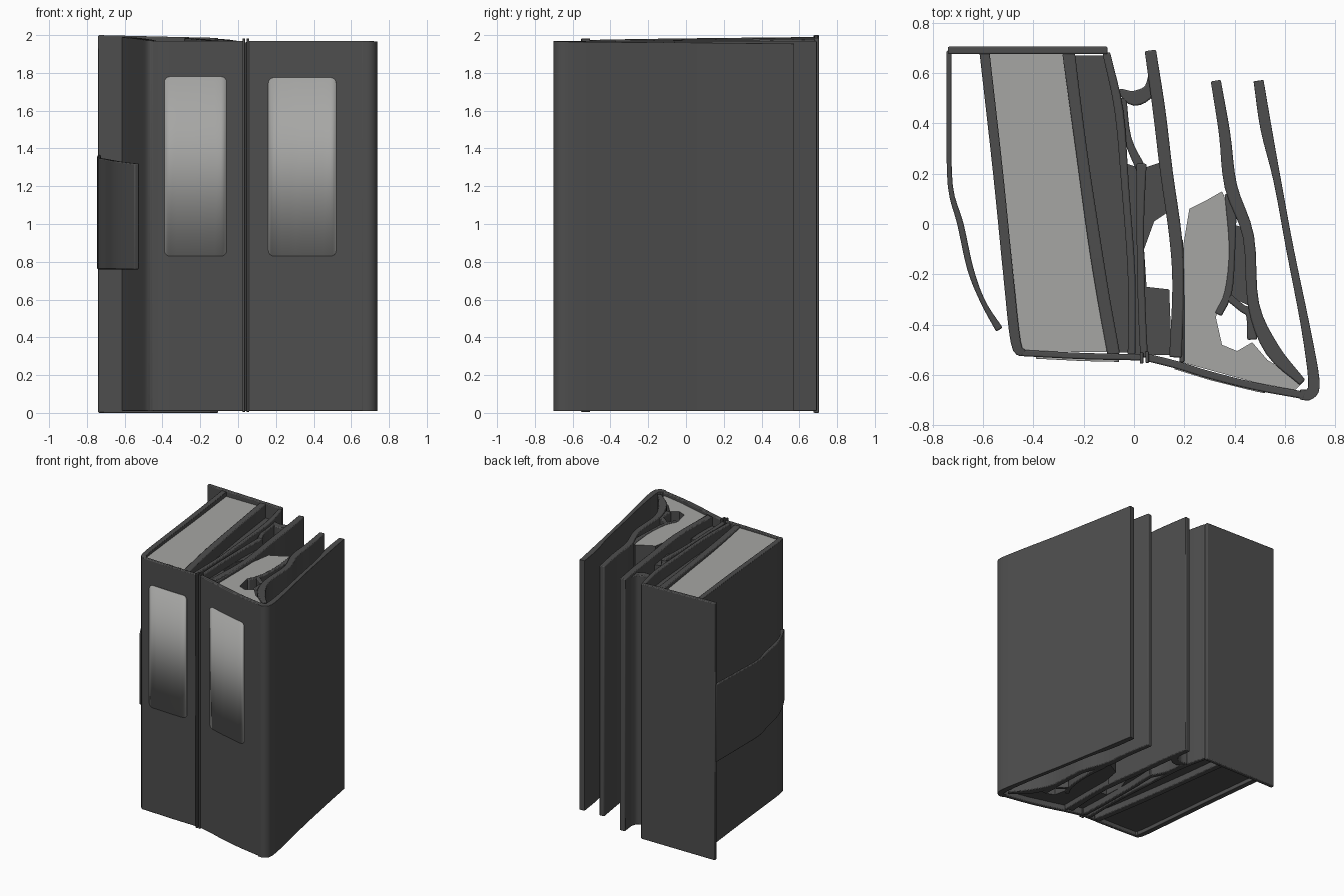
import bpy, bmesh, math
from mathutils import Vector

if "Cube" in bpy.data.objects:
    bpy.data.objects.remove(bpy.data.objects["Cube"])


def material(name, c):
    m = bpy.data.materials.new(name)
    m.diffuse_color = (*c, 1)
    m.use_nodes = True
    m.node_tree.nodes["Principled BSDF"].inputs["Base Color"].default_value = m.diffuse_color
    return m


DARK = material("charcoal board", (0.075, 0.075, 0.075))
LIGHT = material("pale paper", (0.38, 0.38, 0.37))


def finish(name, bm, mats, bevel=0.0):
    bmesh.ops.recalc_face_normals(bm, faces=bm.faces)
    me = bpy.data.meshes.new(name)
    bm.to_mesh(me)
    bm.free()
    ob = bpy.data.objects.new(name, me)
    bpy.context.collection.objects.link(ob)
    for m in mats:
        me.materials.append(m)
    if bevel:
        b = ob.modifiers.new("soft edges", 'BEVEL')
        b.width, b.segments, b.limit_method = bevel, 2, 'ANGLE'
    bpy.ops.object.select_all(action='DESELECT')
    ob.select_set(True)
    bpy.context.view_layer.objects.active = ob
    bpy.ops.object.shade_smooth_by_angle(angle=math.radians(35))
    return ob


def smooth_path(pts, n=4):
    """Catmull-Rom through (x, y, thickness) points."""
    p = [Vector(q) for q in pts]
    p = [2 * p[0] - p[1]] + p + [2 * p[-1] - p[-2]]
    out = []
    for a, b, c, d in zip(p, p[1:], p[2:], p[3:]):
        for i in range(n):
            t = i / n
            out.append(0.5 * (2 * b + (c - a) * t + (2 * a - 5 * b + 4 * c - d) * t * t
                              + (3 * b - a - 3 * c + d) * t ** 3))
    return out + [p[-2]]


def wall(name, pts, z0, z1, z1_end=None, smooth=True, bevel=0.006):
    """Upright board following a plan path; the top may slope to z1_end."""
    path = smooth_path(pts) if smooth and len(pts) > 2 else [Vector(q) for q in pts]
    z1_end = z1 if z1_end is None else z1_end
    bm = bmesh.new()
    rings = []
    for i, p in enumerate(path):
        d = path[min(i + 1, len(path) - 1)] - path[max(i - 1, 0)]
        s = Vector((-d.y, d.x)).normalized() * p.z / 2
        top = z1 + (z1_end - z1) * i / (len(path) - 1)
        rings.append([bm.verts.new((p.x + k * s.x, p.y + k * s.y, z))
                      for k, z in ((1, z0), (-1, z0), (-1, top), (1, top))])
    for a, b in zip(rings, rings[1:]):
        for j in range(4):
            bm.faces.new((a[j], a[(j + 1) % 4], b[(j + 1) % 4], b[j]))
    bm.faces.new(rings[0])
    bm.faces.new(rings[-1])
    return finish(name, bm, [DARK], bevel)


def block(name, outline, z0, z1, paper_top=False):
    """Filled prism; optionally only the upward face is paper."""
    bm = bmesh.new()
    f = bm.faces.new([bm.verts.new((x, y, z0)) for x, y in outline])
    r = bmesh.ops.extrude_face_region(bm, geom=[f])
    for v in r['geom']:
        if isinstance(v, bmesh.types.BMVert):
            v.co.z = z1
    bmesh.ops.recalc_face_normals(bm, faces=bm.faces)
    for g in bm.faces:
        g.material_index = int(paper_top and g.normal.z > 0.5)
    return finish(name, bm, [DARK, LIGHT])


# Left binder: closed box of boards
wall("left_binder_back", [(-0.74, 0.69, .03), (-0.105, 0.69, .03)], 0.0, 2.0, 1.985)
wall("left_binder_side", [(-0.595, 0.69, .04), (-0.54, 0.2, .04), (-0.50, -0.2, .04),
                          (-0.47, -0.47, .04), (-0.44, -0.515, .03)], 0.01, 1.99, 1.97)
wall("left_binder_spine", [(-0.46, -0.512, .025), (-0.2, -0.525, .025),
                           (0.035, -0.53, .025)], 0.01, 1.97)
wall("left_binder_inner_side", [(-0.26, 0.68, .05), (-0.21, 0.3, .045), (-0.16, -0.05, .05),
                                (-0.12, -0.3, .05), (-0.08, -0.52, .05)], 0.01, 1.985, 1.965)
block("left_paper_stack", [(-0.59, 0.68), (-0.26, 0.68), (-0.16, -0.05), (-0.09, -0.51),
                           (-0.46, -0.505)], 0.04, 1.955, True)

# Closing strap curling from the back board
wall("strap", [(-0.735, 0.69, .02), (-0.735, 0.4, .02), (-0.73, 0.15, .02), (-0.69, 0.0, .025),
               (-0.65, -0.18, .025), (-0.60, -0.31, .02), (-0.535, -0.42, .03)], 0.76, 1.365, 1.32)

# Crumpled middle section between the two binders
wall("middle_board", [(-0.11, 0.68, .03), (-0.06, 0.45, .035), (-0.035, 0.15, .03),
                      (-0.01, -0.2, .03), (-0.01, -0.52, .03)], 0.01, 1.98, 1.965)
wall("middle_rib", [(0.03, 0.24, .04), (0.025, 0.0, .03), (0.03, -0.3, .03),
                    (0.04, -0.53, .03)], 0.01, 1.96)
block("middle_filler", [(-0.25, 0.67), (-0.11, 0.67), (-0.05, 0.42), (-0.01, -0.51),
                        (-0.09, -0.51)], 0.06, 1.88)
block("gap_filler_back", [(-0.03, 0.24), (0.03, 0.22), (0.12, 0.25), (0.14, 0.05),
                          (0.08, 0.01), (0.04, -0.1), (0.05, -0.25), (0.14, -0.26),
                          (0.15, -0.52), (-0.01, -0.52)], 0.06, 1.9)
wall("gap_bridge", [(-0.06, 0.53, .02), (0.0, 0.50, .06), (0.06, 0.53, .05),
                    (0.075, 0.6, .03)], 0.01, 1.95)
wall("gap_web", [(-0.05, 0.5, .04), (-0.025, 0.34, .03), (0.03, 0.215, .04)], 0.01, 1.95)

# Right binder: three fanned boards, rounded spine and outer cover
wall("inner_cover", [(0.065, 0.69, .045), (0.10, 0.45, .05), (0.13, 0.2, .05), (0.165, -0.05, .05),
                     (0.175, -0.25, .045), (0.165, -0.53, .05)], 0.01, 1.97)
wall("middle_divider", [(0.325, 0.57, .04), (0.36, 0.36, .045), (0.385, 0.15, .05),
                        (0.455, -0.05, .045), (0.475, -0.32, .045), (0.55, -0.5, .06),
                        (0.67, -0.63, .03)], 0.01, 1.955, 1.965)
wall("divider_fold", [(0.385, 0.12, .05), (0.39, -0.1, .025), (0.375, -0.27, .03),
                      (0.335, -0.36, .03)], 0.01, 1.95)
wall("divider_link", [(0.375, -0.29, .03), (0.43, -0.335, .03), (0.465, -0.36, .04),
                      (0.47, -0.46, .04)], 0.01, 1.95)
block("divider_fold_filler", [(0.39, 0.0), (0.45, -0.02), (0.47, -0.33), (0.38, -0.29)], 0.06, 1.88)
wall("outer_cover", [(0.495, 0.57, .04), (0.525, 0.38, .045), (0.57, 0.17, .03), (0.62, -0.1, .03),
                     (0.68, -0.4, .035), (0.715, -0.62, .045), (0.70, -0.675, .045),
                     (0.66, -0.678, .04)], 0.01, 1.955, 1.97)
spine = [(0.05, -0.53), (0.17, -0.56), (0.30, -0.60), (0.48, -0.645), (0.68, -0.682)]
wall("right_binder_spine", [(x, y, .03) for x, y in spine], 0.01, 1.97)
wall("spine_hinge", [(0.185, -0.06, .02), (0.19, -0.3, .02), (0.19, -0.55, .02)], 0.01, 1.965)
block("right_paper_stack", [(0.19, -0.12), (0.22, 0.06), (0.28, 0.09), (0.35, 0.13), (0.385, 0.05),
                            (0.385, -0.15), (0.36, -0.28), (0.325, -0.37), (0.35, -0.48),
                            (0.41, -0.505), (0.47, -0.47), (0.53, -0.54), (0.67, -0.63),
                            (0.64, -0.66), (0.48, -0.63), (0.19, -0.55)], 0.05, 1.945, True)

# Narrow ridges in the groove between the spines
for i, (x, y) in enumerate([(0.03, -0.54), (0.052, -0.537)]):
    wall(f"spine_ridge_{i + 1}", [(x, y - 0.015, .014), (x, y + 0.03, .014)], 0.005, 1.982, bevel=0.003)


def spine_y(x):
    line = [(-0.46, -0.512), (-0.2, -0.525), (0.035, -0.53)] if x < 0.03 else spine
    for (a, ya), (b, yb) in zip(line, line[1:]):
        if a <= x <= b:
            return ya + (yb - ya) * (x - a) / (b - a)


def label(name, x0, x1, z0, z1, r=0.03, off=0.02):
    """Rounded thin plate bent onto the spine."""
    xs = [x0 + r * (1 - math.cos(k * math.pi / 8)) for k in range(5)]
    xs += [x0 + r + (x1 - x0 - 2 * r) * k / 8 for k in range(1, 8)]
    xs += [x1 - r * (1 - math.cos(k * math.pi / 8)) for k in range(4, -1, -1)]
    bm = bmesh.new()
    cols = []
    for x in xs:
        e = max(0.0, r - min(x - x0, x1 - x))
        inset = r - math.sqrt(max(0.0, r * r - e * e))
        cols.append([bm.verts.new((x, spine_y(x) - off, z))
                     for z in (z0 + inset, z1 - inset)])
    for a, b in zip(cols, cols[1:]):
        bm.faces.new((a[0], b[0], b[1], a[1]))
    ob = finish(name, bm, [LIGHT])
    s = ob.modifiers.new("plate", 'SOLIDIFY')
    s.thickness = 0.008


label("left_label", -0.39, -0.06, 0.83, 1.78)
label("right_label", 0.16, 0.52, 0.83, 1.775)
